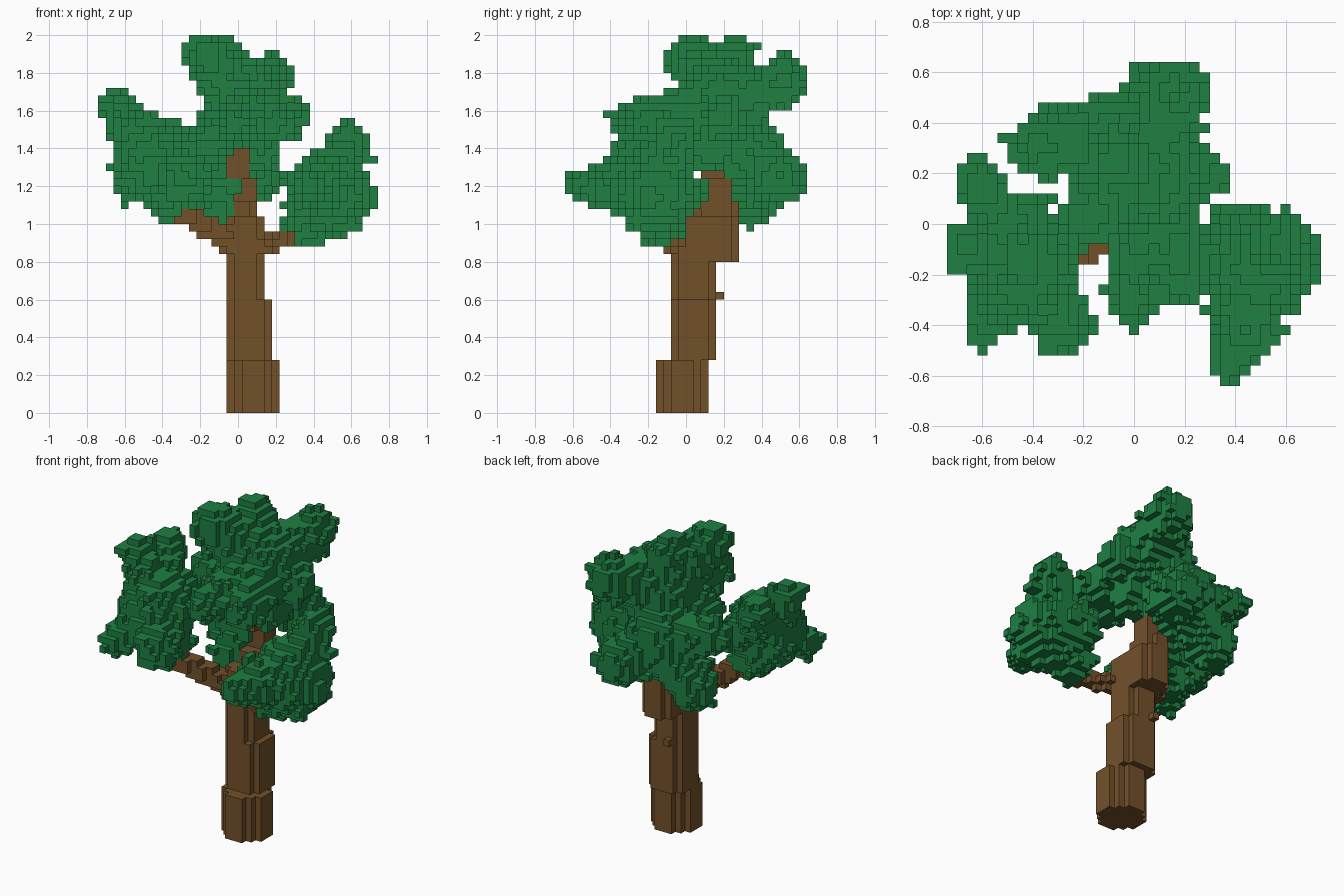
import bpy, bmesh, random
from mathutils import Vector

if "Cube" in bpy.data.objects:
    bpy.data.objects.remove(bpy.data.objects["Cube"])

random.seed(4)
V = 0.04                                   # voxel size
SIZE = (37, 32, 50)
ORIGIN = Vector((-SIZE[0], -SIZE[1], 0)) * V / 2
CELLS = [(i, j, k) for i in range(SIZE[0]) for j in range(SIZE[1]) for k in range(SIZE[2])]
POS = {c: ORIGIN + (Vector(c) + Vector((.5, .5, .5))) * V for c in CELLS}
DIRS = [tuple(s * (a == n) for n in range(3)) for a in range(3) for s in (1, -1)]


def step(c, d):
    return tuple(p + q for p, q in zip(c, d))


def post(x0, x1, y0, y1, z0, z1, cut):
    """Voxels of an upright block with trimmed corners."""
    return {c for c, p in POS.items()
            if x0 < p.x < x1 and y0 < p.y < y1 and z0 < p.z < z1
            and min(p.x - x0, x1 - p.x) + min(p.y - y0, y1 - p.y) > cut - .001}


def taper(a, b, ra, rb, rough=0.0):
    """Voxels of a round tapered limb from a to b with a ragged edge."""
    a, b = Vector(a), Vector(b)
    d, out = b - a, set()
    for c, p in POS.items():
        t = max(0, min(1, (p - a).dot(d) / d.length_squared))
        r = ra + (rb - ra) * t + random.uniform(-.4, .6) * rough
        if (p - a - d * t).length < r:
            out.add(c)
    return out


def build(name, cells, others, colour_name, colour):
    """Outer skin of a voxel set."""
    bm, verts = bmesh.new(), {}

    def vert(key):
        if key not in verts:
            verts[key] = bm.verts.new(ORIGIN + Vector(key) * V)
        return verts[key]

    for c in sorted(cells):
        for d in DIRS:
            n = step(c, d)
            if n in cells or n in others:
                continue
            axis = [abs(q) for q in d].index(1)
            u, w = (axis + 1) % 3, (axis + 2) % 3
            quad = []
            for du, dw in ((0, 0), (1, 0), (1, 1), (0, 1)):
                p = list(c)
                p[axis] += d[axis] > 0
                p[u] += du
                p[w] += dw
                quad.append(vert(tuple(p)))
            bm.faces.new(quad if d[axis] > 0 else quad[::-1])
    me = bpy.data.meshes.new(name)
    bm.to_mesh(me)
    bm.free()
    mat = bpy.data.materials.new(colour_name)
    mat.diffuse_color = colour
    mat.use_nodes = True
    mat.node_tree.nodes["Principled BSDF"].inputs["Base Color"].default_value = mat.diffuse_color
    me.materials.append(mat)
    bpy.context.collection.objects.link(bpy.data.objects.new(name, me))


# trunk: stacked blocks, each (top, right, front, back)
wood, z0 = set(), 0
for top, right, front, back in [
        (.28, .22, -.16, .12), (.6, .18, -.08, .16), (.8, .14, -.08, .16),
        (1.04, .14, -.08, .28), (1.12, .10, .04, .28), (1.24, .10, .12, .24),
        (1.4, .06, .08, .20)]:
    cut = .12 if top < .3 else .08 if top < 1.2 else 0
    wood |= post(-.06, right, front, back, z0, top, cut)
    z0 = top
wood |= post(-.02, .02, .16, .20, .6, .64, 0)             # knot
# branches
wood |= taper((0, 0, .9), (-.34, -.18, 1.08), .08, .045)
wood |= taper((.08, 0, .89), (.28, -.16, .91), .05, .04)

# foliage: each clump is a core (x, y, z, radius) with lobes growing out of it
CLUMPS = [
    ((.49, -.16, 1.15, .22),                                    # right
     [(.58, -.06, 1.44, .11), (.64, -.20, 1.15, .10), (.38, -.56, 1.20, .08),
      (.36, -.14, 1.00, .12), (.43, -.40, 1.20, .13), (.40, -.06, 1.16, .13)]),
    ((-.46, -.16, 1.33, .21),                                   # left
     [(-.66, -.08, 1.63, .085), (-.60, .15, 1.60, .09), (-.58, -.40, 1.20, .08),
      (-.29, -.40, 1.23, .11), (-.38, -.16, 1.16, .13), (-.43, .02, 1.40, .11)]),
    ((.05, .20, 1.62, .23),                                     # crown
     [(-.17, .03, 1.88, .12), (-.06, .25, 1.89, .11), (.17, .52, 1.76, .12),
      (.28, .20, 1.56, .10), (.00, -.31, 1.54, .09), (.19, -.20, 1.54, .11),
      (.13, .12, 1.38, .10)]),
    ((-.06, .33, 1.36, .20),                                    # back
     [(.10, .50, 1.24, .14), (-.30, .35, 1.11, .12), (-.40, .30, 1.45, .10),
      (-.14, .06, 1.46, .13), (-.12, .07, 1.06, .08)]),
]
leaves = set()
for core, lobes in CLUMPS:
    leaves |= taper(core[:3], (core[0], core[1], core[2] + .02), core[3], core[3], .01)
    for lobe in lobes:
        leaves |= taper(core[:3], lobe[:3], core[3] * .75, lobe[3], .012)
# leaf bumps scattered over the surface
skin = sorted({step(c, d) for c in leaves for d in DIRS} - leaves)
leaves |= {c for c in skin if c in POS and random.random() < .07}
leaves -= wood

build("trunk_and_branches", wood, leaves, "bark brown", (.17, .082, .023, 1))
build("foliage", leaves, wood, "leaf green", (.013, .215, .055, 1))
